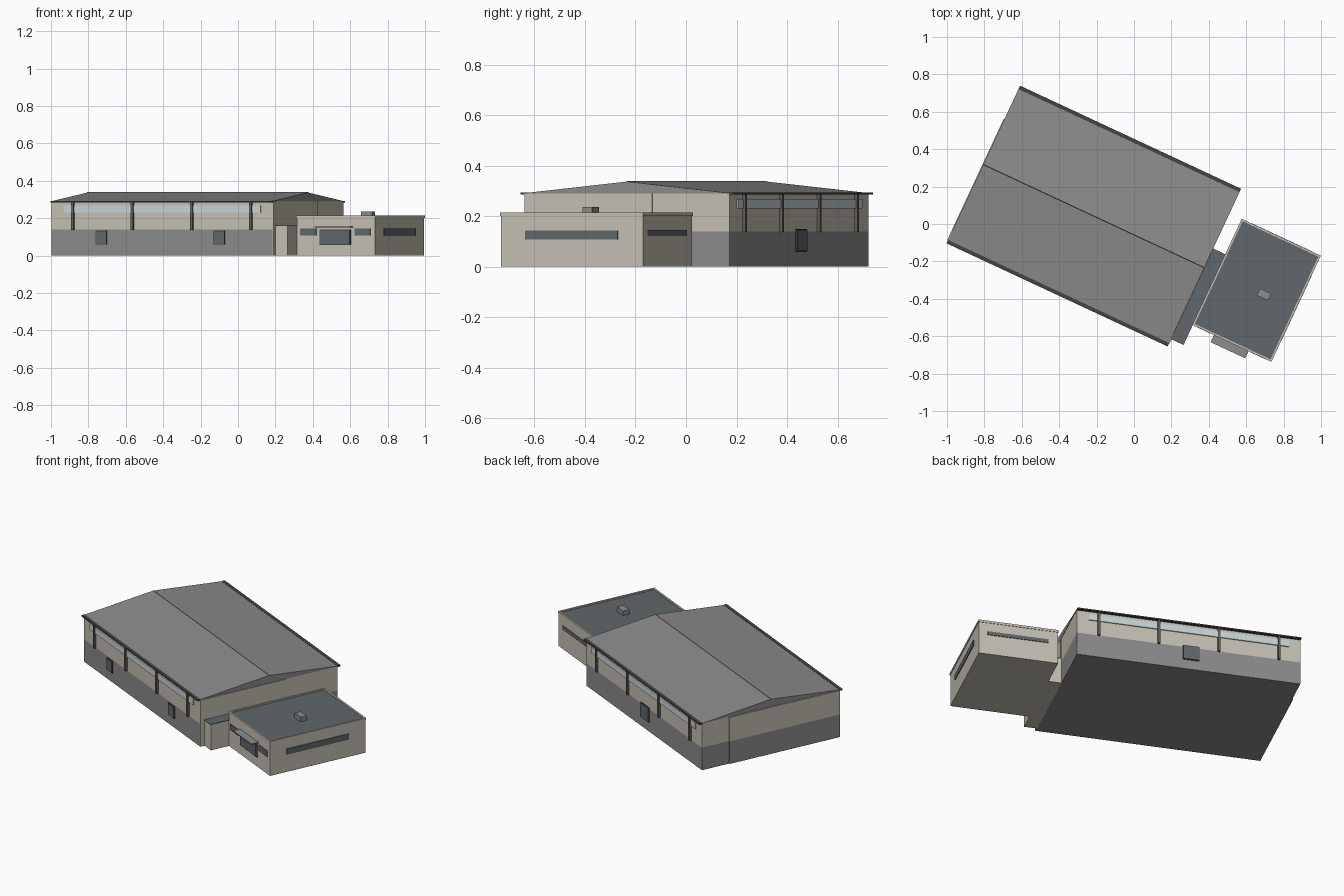
import bpy, bmesh, math

if "Cube" in bpy.data.objects:
    bpy.data.objects.remove(bpy.data.objects["Cube"])

ORIGIN = (-0.215, 0.0425, 0.0)      # centre of the main hall
ANGLE = math.radians(-25)           # whole complex is turned on the site


def material(name, r, g, b):
    m = bpy.data.materials.new(name)
    lin = [((c / 255 + 0.055) / 1.055) ** 2.4 for c in (r, g, b)]
    m.diffuse_color = (*lin, 1)
    m.use_nodes = True
    m.node_tree.nodes["Principled BSDF"].inputs["Base Color"].default_value = m.diffuse_color
    return m


BEIGE = material("beige_render", 198, 192, 179)
GREY = material("mid_grey", 140, 140, 140)
SLATE = material("slate_blue", 96, 103, 107)
GLASS = material("pale_glass", 200, 213, 214)
DARK = material("dark_trim", 68, 68, 66)
FRAME = material("column_grey", 98, 96, 92)


def finish(name, bm, mat):
    bmesh.ops.recalc_face_normals(bm, faces=bm.faces)
    me = bpy.data.meshes.new(name)
    bm.to_mesh(me)
    bm.free()
    me.materials.append(mat)
    ob = bpy.data.objects.new(name, me)
    ob.location = ORIGIN
    ob.rotation_euler.z = ANGLE
    bpy.context.collection.objects.link(ob)
    return ob


def box(name, x, y, z, mat):
    """Box from (min, max) pairs in the hall's own axes."""
    bm = bmesh.new()
    bmesh.ops.create_cube(bm, size=1)
    for v in bm.verts:
        v.co = [(r[0] + r[1]) / 2 + c * (r[1] - r[0]) for c, r in zip(v.co, (x, y, z))]
    return finish(name, bm, mat)


def extrude_x(name, profile, x, mat):
    """Closed (y, z) profile drawn out along x."""
    bm = bmesh.new()
    face = bm.faces.new([bm.verts.new((x[0], y, z)) for y, z in profile])
    new = bmesh.ops.extrude_face_region(bm, geom=[face])["geom"]
    bmesh.ops.translate(bm, vec=(x[1] - x[0], 0, 0),
                        verts=[g for g in new if isinstance(g, bmesh.types.BMVert)])
    return finish(name, bm, mat)


# Main hall: plinth, upper walls, roof
L, W, EAVE, RIDGE = 0.65, 0.447, 0.29, 0.337
box("hall_plinth", (-L, L), (-W, W), (0, 0.14), GREY)
box("hall_upper_wall", (-L, L), (-W, W), (0.14, EAVE), BEIGE)
extrude_x("hall_roof", [(-0.46, EAVE), (0.46, EAVE), (0, RIDGE)], (-L - 0.002, L + 0.002), GREY)
extrude_x("ridge_cap", [(-0.007, RIDGE - 0.003), (0.007, RIDGE - 0.003), (0, RIDGE + 0.002)],
          (-L - 0.002, L + 0.002), FRAME)

# Thickened parts of the two end walls
box("left_end_plinth_skin", (-L - 0.006, -L), (-W, 0.27), (0, 0.14), GREY)
box("left_end_wall_skin", (-L - 0.006, -L), (-W, 0.27), (0.14, EAVE - 0.001), BEIGE)
box("right_end_wall_skin", (L, L + 0.005), (-W, 0.11), (0, EAVE - 0.001), BEIGE)

# Long sides: gutter, ribbon window, columns
for side, s in (("front", -1), ("back", 1)):
    def out(a, b):
        return tuple(sorted((s * (W + a), s * (W + b))))
    box(side + "_gutter", (-L - 0.002, L + 0.002), out(-0.002, 0.018), (0.285, 0.293), DARK)
    box(side + "_ribbon_window", (-0.582, 0.582), out(-0.002, 0.006), (0.23, 0.268), GLASS)
    for i, x in enumerate((-0.525, -0.175, 0.175, 0.525)):
        box(f"{side}_column_{i + 1}", (x - 0.007, x + 0.007), out(-0.002, 0.013),
            (0.138, 0.286), FRAME)

# Low windows in the plinth, each with a thin dark surround
for name, x0, x1, s, z in (("front_left", -0.388, -0.329, -1, (0.062, 0.13)),
                           ("front_right", 0.304, 0.366, -1, (0.062, 0.13)),
                           ("back", -0.058, 0.03, 1, (0.062, 0.146))):
    for part, grow, depth, mat in (("surround", 0.003, 0.006, DARK), ("pane", 0, 0.009, SLATE)):
        y = tuple(sorted((s * (W - 0.002), s * (W + depth))))
        box(f"{name}_window_{part}", (x0 - grow, x1 + grow), y, (z[0] - grow, z[1] + grow), mat)

# Link block between hall and annex
box("link_walls", (L, 0.726), (-0.42, 0.11), (0, 0.157), BEIGE)
box("link_roof", (L, 0.726), (-0.422, 0.112), (0.157, 0.162), SLATE)

# Annex: walls, flat roof, parapet rim
AX, AY = (0.726, 1.187), (-0.302, 0.318)
box("annex_walls", AX, AY, (0, 0.203), BEIGE)
box("annex_roof", AX, AY, (0.203, 0.207), SLATE)
RIM, OVER = 0.007, 0.003
for i in (0, 1):
    s = (-1, 1)[i]
    xr = tuple(sorted((AX[i] + s * OVER, AX[i] - s * RIM)))
    yr = tuple(sorted((AY[i] + s * OVER, AY[i] - s * RIM)))
    box(("left", "right")[i] + "_parapet", xr, (AY[0] - OVER, AY[1] + OVER), (0.201, 0.215), BEIGE)
    box(("front", "back")[i] + "_parapet", (AX[0] - OVER, AX[1] + OVER), yr, (0.201, 0.215), BEIGE)
box("roof_vent", (0.969, 1.035), (-0.016, 0.025), (0.205, 0.236), GREY)

# Annex entrance, canopy and strip windows
F = (AY[0] - 0.004, AY[0] + 0.002)
box("entrance_surround", (0.861, 1.044), F, (0.058, 0.139), DARK)
box("entrance_glazing", (0.865, 1.04), (AY[0] - 0.008, AY[0]), (0.062, 0.135), SLATE)
box("entrance_canopy", (0.851, 1.055), (-0.347, AY[0]), (0.149, 0.156), GREY)
box("front_left_strip_window", (0.745, 0.84), F, (0.108, 0.144), SLATE)
box("front_right_strip_window", (1.066, 1.16), F, (0.108, 0.144), SLATE)
box("right_strip_window", (AX[1] - 0.002, AX[1] + 0.004), (-0.194, 0.209), (0.108, 0.144), SLATE)
box("back_strip_window", (0.782, 1.136), (AY[1] - 0.002, AY[1] + 0.004), (0.124, 0.146), SLATE)
